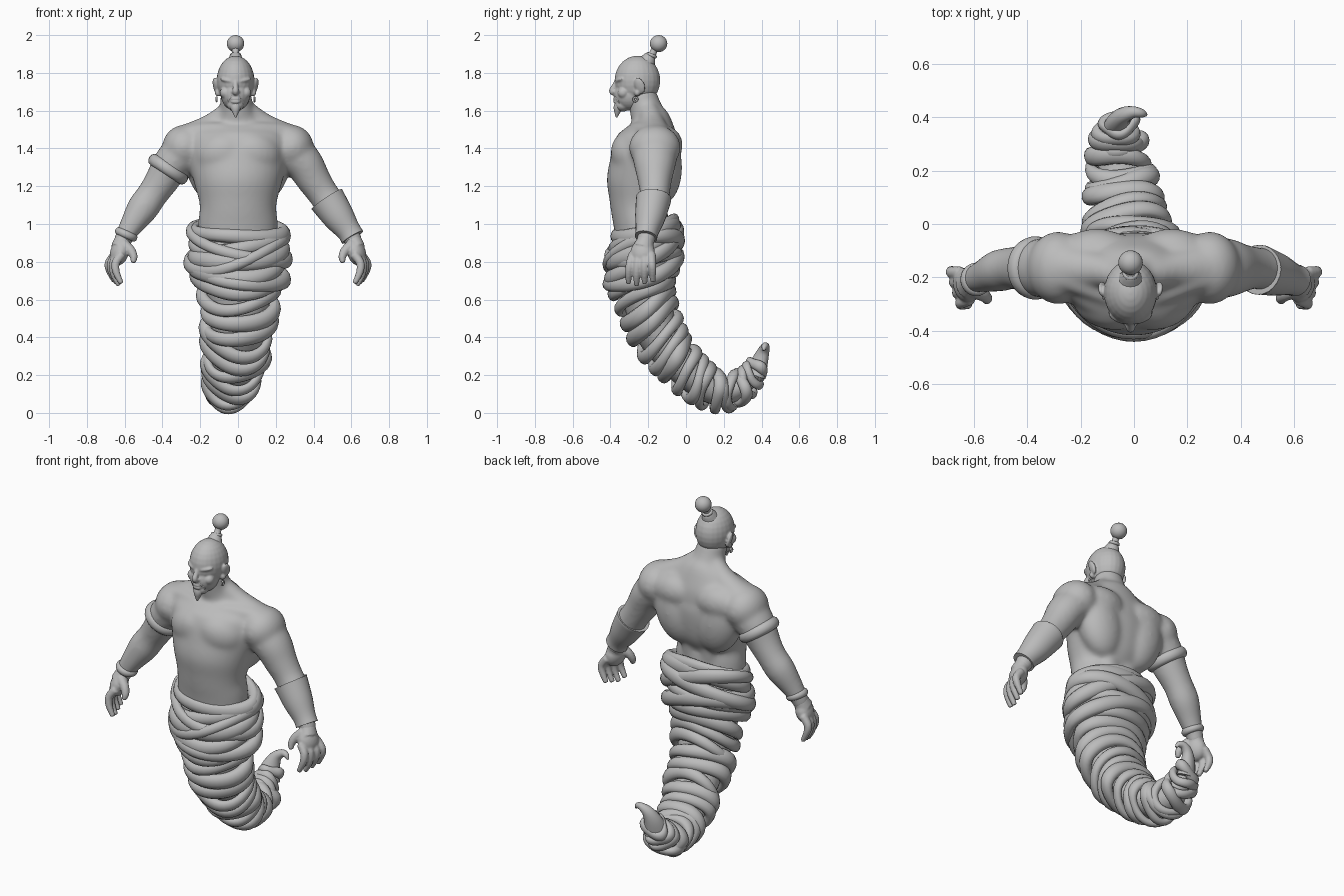
import bpy, bmesh, math, random
from mathutils import Vector, Matrix, Euler

random.seed(4)
if "Cube" in bpy.data.objects:
    bpy.data.objects.remove(bpy.data.objects["Cube"], do_unlink=True)

clay = bpy.data.materials.new("plain_grey")
clay.use_nodes = True
GREY = (0.5, 0.5, 0.5, 1)
clay.diffuse_color = GREY
clay.node_tree.nodes["Principled BSDF"].inputs["Base Color"].default_value = GREY
X, Y, Z = Vector((1, 0, 0)), Vector((0, 1, 0)), Vector((0, 0, 1))
HX = -0.013  # head centre line


def spline(keys, steps):
    """Catmull-Rom samples through tuples of any length."""
    k = [keys[0]] + list(keys) + [keys[-1]]
    out = []
    for i in range(1, len(k) - 2):
        for s in range(steps):
            t = s / steps
            out.append([0.5 * (2 * b + (c - a) * t + (2 * a - 5 * b + 4 * c - d) * t * t
                        + (3 * b - a - 3 * c + d) * t ** 3)
                        for a, b, c, d in zip(*k[i - 1:i + 3])])
    return out + [list(keys[-1])]


def frames(samples, ref):
    """Yield centre, tangent, side and normal along a sampled path."""
    p = [Vector(s[:3]) for s in samples]
    for i, c in enumerate(p):
        t = (p[min(i + 1, len(p) - 1)] - p[max(i - 1, 0)]).normalized()
        nrm = t.cross(ref).normalized()
        yield c, t, nrm.cross(t), nrm


def skin(bm, rings, loop=False):
    vs = [[bm.verts.new(p) for p in r] for r in rings]
    n = len(vs[0])
    for i in range(len(vs) if loop else len(vs) - 1):
        a, b = vs[i], vs[(i + 1) % len(vs)]
        for j in range(n):
            bm.faces.new((a[j], a[(j + 1) % n], b[(j + 1) % n], b[j]))
    if not loop:
        bm.faces.new(vs[0])
        bm.faces.new(vs[-1])


def tube(bm, keys, ref=Y, steps=4, n=16):
    """Keys are x, y, z, radius along ref, radius across."""
    keys = [k if len(k) == 5 else (*k, k[3]) for k in keys]
    s = spline(keys, steps)
    rings = []
    for k, (c, t, u, w) in zip(s, frames(s, ref)):
        rings.append([c + u * k[3] * math.cos(a) + w * k[4] * math.sin(a)
                      for a in (math.tau * j / n for j in range(n))])
    skin(bm, rings)


def ball(bm, centre, size, rot=(0, 0, 0)):
    m = Matrix.LocRotScale(Vector(centre), Euler(rot), Vector(size))
    bmesh.ops.create_uvsphere(bm, u_segments=24, v_segments=14, radius=1, matrix=m)


def hoop(bm, centre, axis, major, minor, stretch=1.0):
    q = Vector(axis).to_track_quat('Z', 'Y')
    rings = []
    for i in range(32):
        a = math.tau * i / 32
        d = Vector((math.cos(a), math.sin(a), 0))
        rings.append([Vector(centre) + q @ (d * (major + minor * math.cos(b))
                      + Z * minor * stretch * math.sin(b))
                      for b in (math.tau * j / 12 for j in range(12))])
    skin(bm, rings, True)


def finish(name, bm, voxel=0, smooth=0):
    bmesh.ops.recalc_face_normals(bm, faces=bm.faces)
    me = bpy.data.meshes.new(name)
    bm.to_mesh(me)
    bm.free()
    me.materials.append(clay)
    me.shade_smooth()
    me.set_sharp_from_angle(angle=math.radians(50))
    ob = bpy.data.objects.new(name, me)
    bpy.context.collection.objects.link(ob)
    if voxel:
        r = ob.modifiers.new("blend", 'REMESH')
        r.mode, r.voxel_size, r.use_smooth_shade = 'VOXEL', voxel, True
        f = ob.modifiers.new("soften", 'SMOOTH')
        f.factor, f.iterations = 0.5, smooth


# Torso and arms, blended into one skin
bm = bmesh.new()
tube(bm, [(0, -.23, .9, .21, .14), (0, -.24, 1.02, .21, .147), (0, -.25, 1.1, .203, .152),
          (0, -.238, 1.2, .228, .184), (0, -.22, 1.3, .255, .187), (0, -.207, 1.4, .27, .177),
          (0, -.19, 1.47, .255, .15), (0, -.187, 1.54, .165, .11), (-.005, -.207, 1.59, .095, .09),
          (HX, -.24, 1.7, .082, .078)], ref=X, n=32)
for s in (-1, 1):
    ball(bm, (s * .1, -.305, 1.375), (.135, .09, .11), (0, s * .3, s * .3))     # chest
    ball(bm, (s * .14, -.125, 1.3), (.135, .105, .2), (0, s * .25, 0))          # upper back
    ball(bm, (s * .14, -.115, 1.42), (.15, .098, .1))                           # shoulder blade
    ball(bm, (s * .06, -.15, 1.12), (.06, .06, .16))                            # lower back
    tube(bm, [(s * .03, -.205, 1.62, .05), (s * .13, -.175, 1.525, .067),
              (s * .26, -.165, 1.43, .105)])                                    # neck to shoulder
    tube(bm, [(s * .02, -.29, 1.49, .03), (s * .12, -.26, 1.505, .035),
              (s * .26, -.2, 1.48, .05)], ref=Z)                                # collar bone
    ball(bm, (s * .285, -.165, 1.405), (.117, .138, .12))
    tube(bm, [(s * .24, -.165, 1.41, .12), (s * .34, -.165, 1.33, .115, .105),
              (s * .4, -.165, 1.235, .093, .092), (s * .452, -.165, 1.158, .08, .083),
              (s * .505, -.175, 1.083, .08, .085), (s * .56, -.195, 1.0, .064, .066),
              (s * .605, -.21, .925, .05, .05), (s * .622, -.22, .88, .048, .045)])
finish("body", bm, .01, 28)

# Hands with curled fingers, the first finger set furthest in
bm = bmesh.new()
for s in (-1, 1):
    tube(bm, [(s * .59, -.205, .955, .043, .043), (s * .61, -.213, .915, .045, .044),
              (s * .63, -.228, .87, .056, .045)])
    ball(bm, (s * .628, -.23, .848), (.048, .066, .07), (0, s * -.3, s * -.25))
    for k in range(4):
        f = k - 1.5
        d = .01 * abs(k - 1)
        xi = .012 * (3 - k)
        tube(bm, [(s * (.65 - xi), -.232 + .033 * f, .84, .024),
                  (s * (.683 - xi), -.238 + .038 * f, .795, .023),
                  (s * (.681 - xi), -.24 + .042 * f, .735 + d, .02),
                  (s * (.653 - xi), -.24 + .043 * f, .675 + d, .014)], n=10)
    tube(bm, [(s * .605, -.245, .89, .032), (s * .568, -.265, .86, .026),
              (s * .552, -.28, .825, .021), (s * .556, -.29, .795, .013)], n=10)
finish("hands", bm, .006, 4)

# Head with face and ears
bm = bmesh.new()
ball(bm, (HX, -.257, 1.76), (.1, .121, .131))
ball(bm, (HX, -.295, 1.685), (.078, .087, .085))
ball(bm, (HX, -.335, 1.63), (.045, .042, .035))
ball(bm, (HX, -.352, 1.655), (.034, .03, .027))
for s in (-1, 1):
    ball(bm, (HX + s * .04, -.352, 1.76), (.045, .02, .013), (0, s * -.2, s * .35))
    ball(bm, (HX + s * .055, -.332, 1.695), (.028, .03, .03))
    ball(bm, (HX + s * .037, -.348, 1.732), (.018, .016, .009))
    ball(bm, (HX + s * .013, -.375, 1.699), (.012, .014, .01))
    ball(bm, (HX + s * .105, -.245, 1.732), (.013, .028, .045), (.25, s * .25, s * -.3))
    ball(bm, (HX + s * .09, -.258, 1.695), (.02, .016, .02))
tube(bm, [(HX, -.358, 1.77, .014), (HX, -.377, 1.735, .014), (HX, -.392, 1.703, .017),
          (HX, -.375, 1.69, .013)], ref=X)
for z in (1.663, 1.647):
    ball(bm, (HX, -.372, z), (.027, .014, .008))
finish("head", bm, .0045, 9)

# Beard, moustache, earrings and topknot
bm = bmesh.new()
tube(bm, [(HX, -.35, 1.635, .03, .028), (HX, -.36, 1.612, .026, .024),
          (HX, -.365, 1.585, .014, .013), (HX, -.368, 1.563, .003)], ref=X)
for s in (-1, 1):
    tube(bm, [(HX, -.377, 1.678, .004), (HX + s * .025, -.371, 1.671, .006),
              (HX + s * .038, -.357, 1.652, .005), (HX + s * .04, -.35, 1.635, .002)], n=8)
finish("beard", bm)
bm = bmesh.new()
for s in (-1, 1):
    hoop(bm, (HX + s * .1, -.268, 1.66), X, .011, .005)
finish("earrings", bm)
bm = bmesh.new()
tube(bm, [(HX, -.205, 1.86, .045), (HX, -.19, 1.885, .032), (HX, -.178, 1.9, .02),
          (HX, -.165, 1.925, .019), (HX, -.15, 1.95, .024)], ref=X)
hoop(bm, (HX, -.183, 1.893), (0, .4, 1), .022, .009)
ball(bm, (HX, -.145, 1.955), (.046, .046, .045))
finish("topknot", bm)

# Arm jewellery: one cuff, one armlet, one bracelet
bm = bmesh.new()
tube(bm, [(.47, -.172, 1.132, .094, .097), (.478, -.174, 1.12, .092, .095),
          (.535, -.19, 1.035, .08, .083), (.585, -.205, .965, .062, .065),
          (.607, -.212, .93, .06, .065)], n=24)
finish("left_cuff", bm)
bm = bmesh.new()
hoop(bm, (-.37, -.165, 1.29), (-.55, 0, -.83), .092, .027, 1.2)
finish("right_armlet", bm)
bm = bmesh.new()
hoop(bm, (-.592, -.208, .945), (-.4, 0, -.9), .046, .017, 1.2)
finish("right_bracelet", bm)

# Cloth tail: a tapering core
path = [(0, -.215, 1.02, .235, .15), (0, -.22, .92, .245, .165), (0, -.225, .78, .24, .185),
        (.005, -.215, .62, .2, .15), (0, -.165, .46, .18, .145), (-.01, -.08, .32, .165, .125),
        (-.025, .03, .2, .146, .113), (-.045, .15, .122, .123, .103), (-.055, .255, .122, .105, .087),
        (-.06, .335, .175, .082, .067), (-.055, .385, .26, .05, .045)]
bm = bmesh.new()
tube(bm, [(*k[:3], k[3] - .03, k[4] - .025) for k in path[1:]], ref=X, n=24)
finish("tail_core", bm)

# Wrapped coils around the tail, hanging lower in front
samples = spline(path, 40)
fr = list(frames(samples, X))


def coil(bm, u, thick, lean, dip, swell=0.0):
    i = min(int(u * (len(fr) - 1)), len(fr) - 1)
    (c, t, side, nrm), k = fr[i], samples[i]
    if nrm.y > 0:
        nrm = -nrm
    ph = random.uniform(0, 6)
    rings = []
    for j in range(40):
        a = math.tau * j / 40
        taper = 1 - .1 * max(0, math.sin(a))
        out = side * math.cos(a) * k[3] * taper + nrm * math.sin(a) * k[4]
        d = out.normalized()
        wave = lean * math.cos(a) + dip * math.sin(a) + .01 * math.sin(2 * a + ph)
        mid = c + out + t * wave + d * (swell - thick * .2 + .006 * math.sin(3 * a + ph))
        w = thick * (1 + .2 * math.sin(a + ph))
        rings.append([mid + d * w * .85 * math.cos(b) + t * w * 1.1 * math.sin(b)
                      for b in (math.tau * m / 12 for m in range(12))])
    skin(bm, rings, True)


bm = bmesh.new()
coil(bm, .06, .034, .01, .05)
COILS = 20
for n in range(COILS):
    u = .1 + .865 * (n / (COILS - 1)) ** .95
    coil(bm, u, .042 - .017 * u, random.uniform(-.03, .03), .072 - .055 * u)
for u, lean in ((.125, .07), (.15, -.07), (.22, .05)):
    coil(bm, u, .036, lean, .07, .014)
finish("tail_coils", bm)

# Hooked tail tip
bm = bmesh.new()
tube(bm, [(-.06, .365, .2, .07, .05), (-.055, .39, .27, .052, .04), (-.035, .41, .325, .034, .03),
          (0, .42, .352, .022), (.03, .415, .35, .016), (.045, .41, .33, .006)], ref=Vector((.8, .6, -.1)))
finish("tail_tip", bm)
